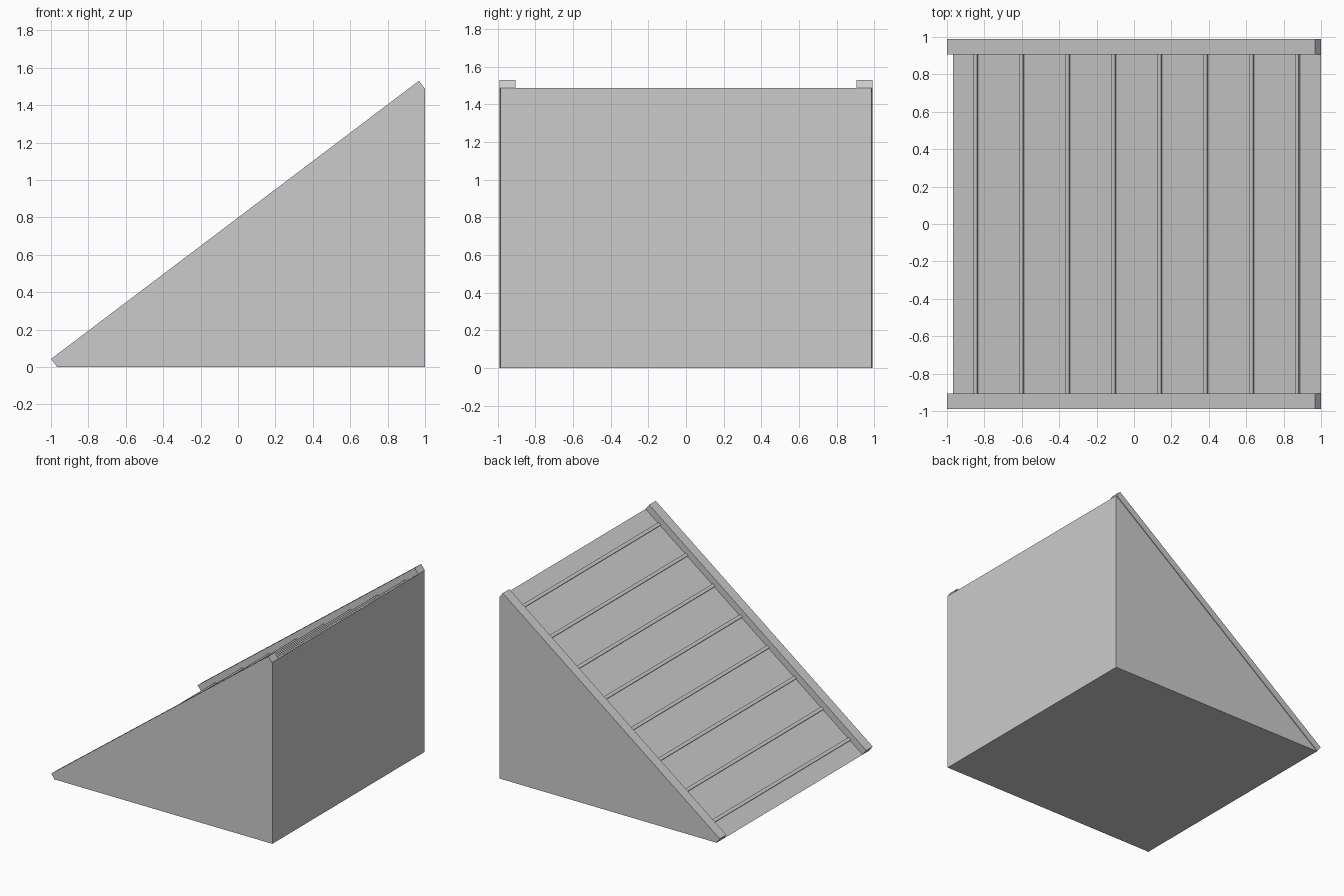
import bpy, math
from mathutils import Vector

if "Cube" in bpy.data.objects:
    bpy.data.objects.remove(bpy.data.objects["Cube"])

FOOT = Vector((-0.967, 0, 0))
TOP = Vector((1.0, 0, 1.487))
ALONG = (TOP - FOOT).normalized()          # up the slope
NORMAL = Vector((-ALONG.z, 0, ALONG.x))    # out of the slope


def prism(name, profile, y0, y1):
    """Extrude an x-z profile along y."""
    n = len(profile)
    verts = [(p.x, y, p.z) for y in (y0, y1) for p in profile]
    faces = [tuple(range(n)), tuple(reversed(range(n, 2 * n)))]
    faces += [(i, i + n, (i + 1) % n + n, (i + 1) % n) for i in range(n)]
    mesh = bpy.data.meshes.new(name)
    mesh.from_pydata(verts, [], faces)
    mesh.update()
    obj = bpy.data.objects.new(name, mesh)
    bpy.context.collection.objects.link(obj)
    return obj


def slope_box(name, start, end, height, y0, y1):
    """Box lying on the slope between two points."""
    up = NORMAL * height
    return prism(name, [start, end, end + up, start + up], y0, y1)


# solid ramp wedge
prism("ramp_wedge", [FOOT, Vector((1, 0, 0)), TOP], -0.984, 0.984)

# raised side rails
slope_box("rail_front", FOOT, TOP, 0.054, -0.99, -0.905)
slope_box("rail_back", FOOT, TOP, 0.054, 0.905, 0.99)

# evenly spaced grip slats between the rails
for i in range(8):
    centre = FOOT.lerp(TOP, (i + 0.5) / 8)
    half = ALONG * 0.013
    slope_box(f"grip_slat_{i + 1}", centre - half, centre + half, 0.011, -0.905, 0.905)
